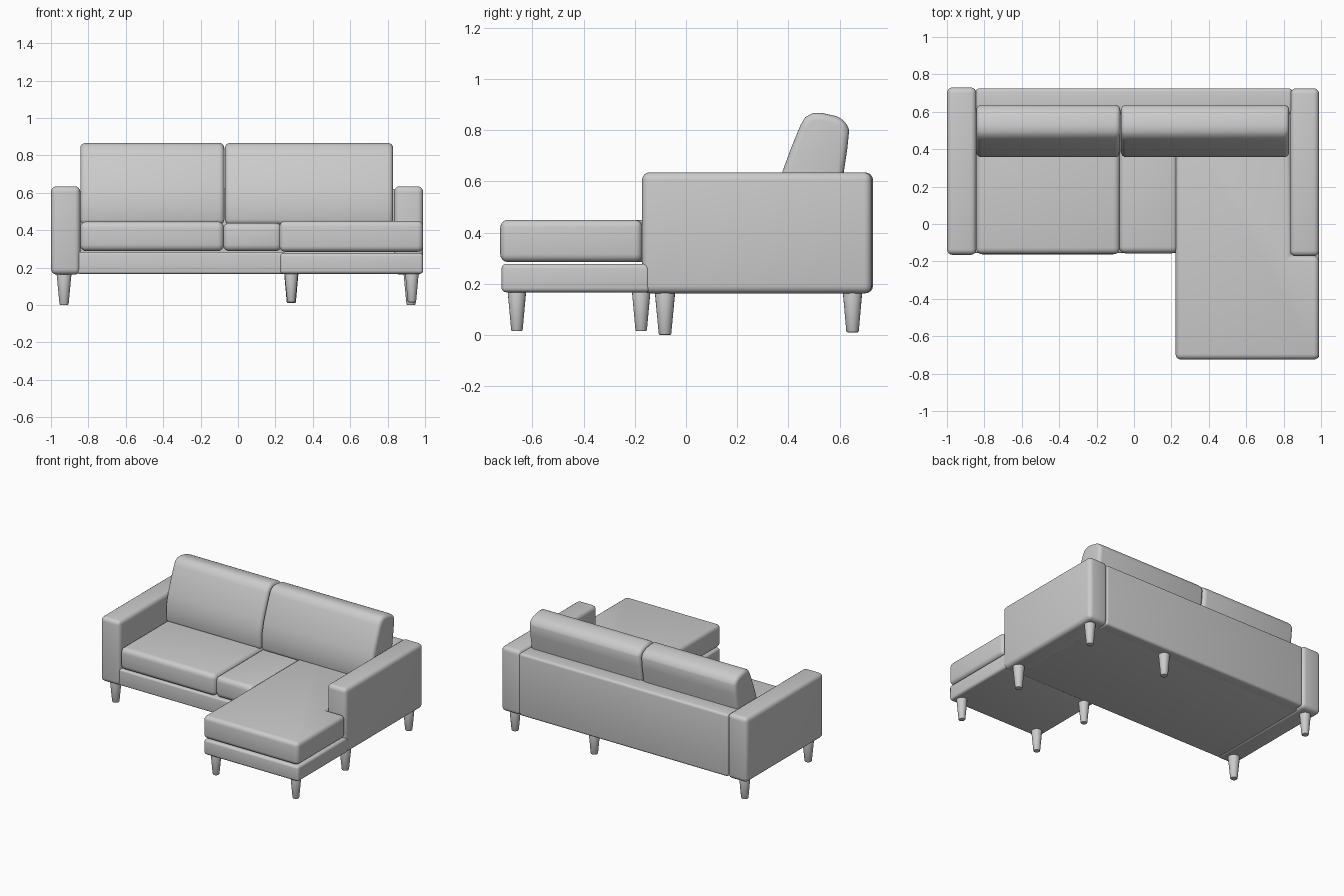
import bpy, bmesh, math
from mathutils import Vector

old = bpy.data.objects.get("Cube")
if old:
    bpy.data.objects.remove(old, do_unlink=True)

GREY = (0.6, 0.6, 0.6, 1)
fabric = bpy.data.materials.new("grey_fabric")
fabric.use_nodes = True
fabric.diffuse_color = GREY
bsdf = fabric.node_tree.nodes["Principled BSDF"]
bsdf.inputs["Base Color"].default_value = GREY
bsdf.inputs["Roughness"].default_value = 0.8


def finish(name, bm, bevel, segments=4):
    """Turn a bmesh into a softly bevelled, smooth-shaded object."""
    bmesh.ops.recalc_face_normals(bm, faces=bm.faces)
    mesh = bpy.data.meshes.new(name)
    bm.to_mesh(mesh)
    bm.free()
    obj = bpy.data.objects.new(name, mesh)
    bpy.context.collection.objects.link(obj)
    mesh.materials.append(fabric)
    bpy.ops.object.select_all(action="DESELECT")
    obj.select_set(True)
    bpy.context.view_layer.objects.active = obj
    mod = obj.modifiers.new("Soft edges", "BEVEL")
    mod.width = bevel
    mod.segments = segments
    mod.limit_method = "ANGLE"
    mod.angle_limit = math.radians(40)
    bpy.ops.object.modifier_apply(modifier=mod.name)
    bpy.ops.object.shade_smooth_by_angle(angle=math.radians(40))
    return obj


def prism(name, outline, start, end, bevel):
    """Extrude an outline of 3D points from start to end."""
    bm = bmesh.new()
    face = bm.faces.new([bm.verts.new(Vector(p) + Vector(start)) for p in outline])
    new = bmesh.ops.extrude_face_region(bm, geom=[face])["geom"]
    verts = [g for g in new if isinstance(g, bmesh.types.BMVert)]
    bmesh.ops.translate(bm, verts=verts, vec=Vector(end) - Vector(start))
    return finish(name, bm, bevel)


def box(name, x, y, z, bevel):
    outline = [(x[0], y[0], 0), (x[1], y[0], 0), (x[1], y[1], 0), (x[0], y[1], 0)]
    return prism(name, outline, (0, 0, z[0]), (0, 0, z[1]), bevel)


def leg(name, x, y, bottom, bottom_radius, top_radius):
    """Round tapered leg reaching up into the frame."""
    bm = bmesh.new()
    top = 0.18
    bmesh.ops.create_cone(bm, cap_ends=True, segments=20, radius1=bottom_radius,
                          radius2=top_radius, depth=top - bottom)
    bmesh.ops.translate(bm, verts=bm.verts, vec=(x, y, (top + bottom) / 2))
    finish(name, bm, 0.006, 2)


# Frame
box("sofa_base", (-0.86, 0.86), (-0.155, 0.66), (0.167, 0.285), 0.012)
box("chaise_base", (0.225, 0.99), (-0.72, -0.14), (0.167, 0.278), 0.018)
box("backrest_frame", (-0.845, 0.845), (0.59, 0.725), (0.167, 0.622), 0.018)
box("right_arm", (-1.0, -0.843), (-0.165, 0.73), (0.163, 0.635), 0.03)
box("left_arm", (0.835, 0.99), (-0.172, 0.725), (0.163, 0.635), 0.03)

# Seat cushions, the chaise one being L-shaped around the arm
box("right_seat_cushion", (-0.845, -0.075), (-0.162, 0.6), (0.288, 0.447), 0.035)
box("middle_seat_cushion", (-0.08, 0.235), (-0.157, 0.6), (0.288, 0.44), 0.035)
chaise = [(0.222, -0.725, 0), (0.99, -0.725, 0), (0.99, -0.17, 0),
          (0.84, -0.17, 0), (0.84, 0.6, 0), (0.222, 0.6, 0)]
prism("chaise_seat_cushion", chaise, (0, 0, 0.285), (0, 0, 0.45), 0.03)

# Leaning back cushions
profile = [(0.36, 0.43), (0.357, 0.55), (0.377, 0.64), (0.41, 0.73), (0.447, 0.82),
           (0.465, 0.85), (0.495, 0.867), (0.53, 0.867), (0.585, 0.855),
           (0.625, 0.835), (0.637, 0.80), (0.63, 0.73), (0.615, 0.63), (0.58, 0.43)]
outline = [(0, y, z) for y, z in profile]
prism("right_back_cushion", outline, (-0.843, 0, 0), (-0.073, 0, 0), 0.028)
prism("left_back_cushion", outline, (-0.07, 0, 0), (0.83, 0, 0), 0.028)

# Legs under the sofa, then under the chaise
for side, x in (("right", -0.93), ("left", 0.925)):
    leg(side + "_front_leg", x, -0.082, 0.0, 0.024, 0.041)
    leg(side + "_back_leg", x, 0.65, 0.01, 0.024, 0.039)
leg("middle_back_leg", 0.285, 0.65, 0.01, 0.024, 0.039)
leg("chaise_outer_leg", 0.93, -0.66, 0.015, 0.022, 0.037)
leg("chaise_inner_leg", 0.285, -0.66, 0.015, 0.022, 0.037)
leg("chaise_rear_leg", 0.285, -0.175, 0.015, 0.022, 0.037)
